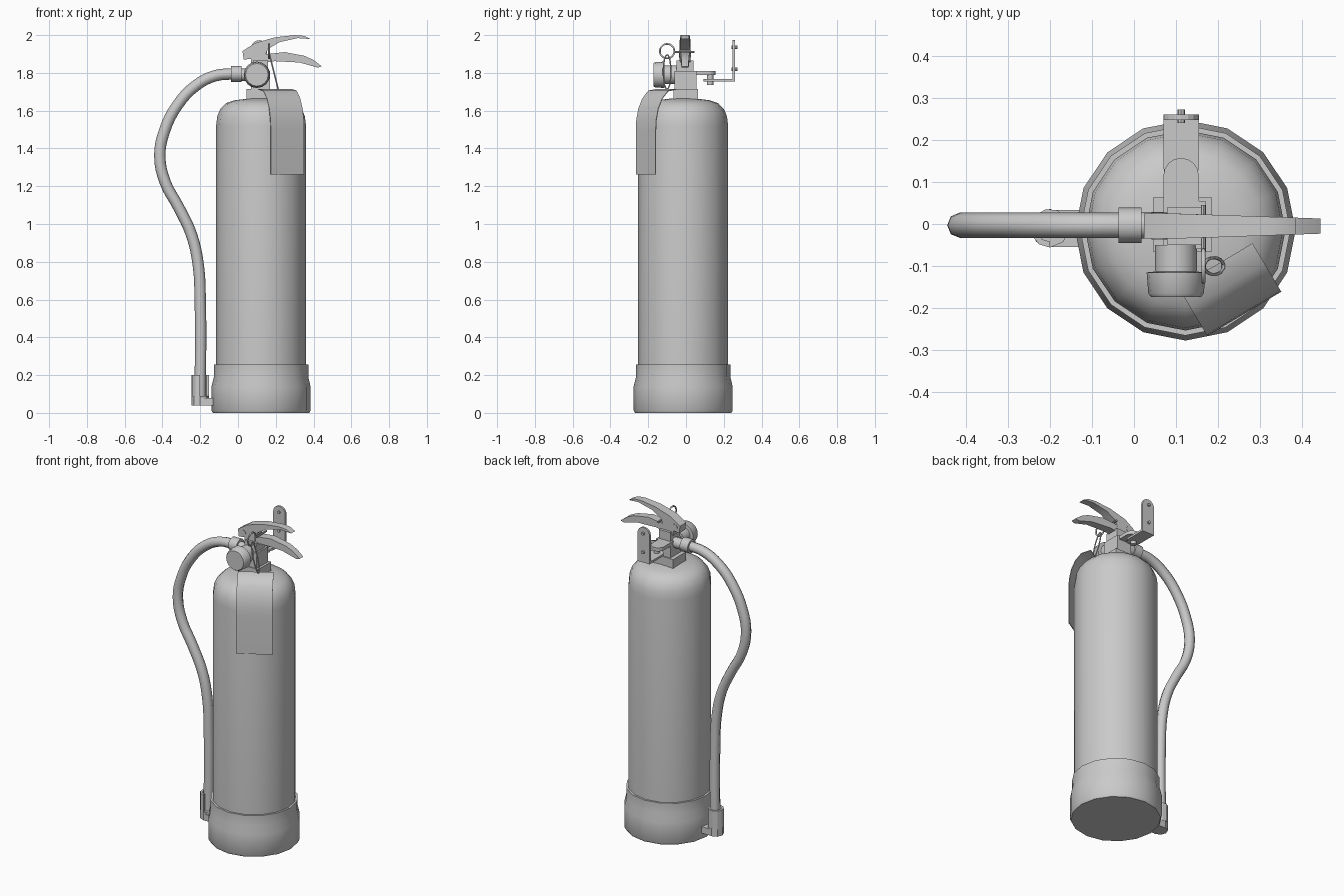
import bpy, bmesh
from math import sin, cos, pi, radians
from mathutils import Vector, Matrix

cube = bpy.data.objects.get("Cube")
if cube:
    bpy.data.objects.remove(cube, do_unlink=True)

GREY = (0.59, 0.59, 0.59, 1)
grey = bpy.data.materials.new("plain grey")
grey.use_nodes = True
grey.diffuse_color = GREY
grey.node_tree.nodes["Principled BSDF"].inputs["Base Color"].default_value = GREY

AXIS = {"x": Matrix.Rotation(pi / 2, 4, "Y"), "y": Matrix.Rotation(-pi / 2, 4, "X"), "z": Matrix()}


def finish(name, data, smooth=None):
    """Turn a bmesh or curve into a coloured object."""
    if isinstance(data, bmesh.types.BMesh):
        bmesh.ops.recalc_face_normals(data, faces=data.faces)
        mesh = bpy.data.meshes.new(name)
        data.to_mesh(mesh)
        data.free()
        data = mesh
    data.materials.append(grey)
    ob = bpy.data.objects.new(name, data)
    bpy.context.collection.objects.link(ob)
    if smooth:
        bpy.ops.object.select_all(action="DESELECT")
        ob.select_set(True)
        bpy.context.view_layer.objects.active = ob
        bpy.ops.object.shade_smooth_by_angle(angle=radians(smooth))
    return ob


def lathe(name, profile, centre, axis="z", sides=16):
    """Closed solid of revolution from (radius, height) pairs."""
    bm = bmesh.new()
    place = Matrix.Translation(centre) @ AXIS[axis]
    rings = [[bm.verts.new(place @ Vector((r * cos(a), r * sin(a), h)))
              for a in (2 * pi * i / sides for i in range(sides))] for r, h in profile]
    for low, high in zip(rings, rings[1:]):
        for i in range(sides):
            j = (i + 1) % sides
            bm.faces.new((low[i], low[j], high[j], high[i]))
    bm.faces.new(rings[0])
    bm.faces.new(rings[-1])
    return finish(name, bm, 35)


def rod(name, radius, start, length, axis, sides=12):
    return lathe(name, [(radius, 0), (radius, length)], start, axis, sides)


def box(name, low, high):
    low, high = Vector(low), Vector(high)
    bm = bmesh.new()
    bmesh.ops.create_cube(bm, size=1, matrix=Matrix.Translation((low + high) / 2)
                          @ Matrix.Diagonal((*(high - low), 1)))
    return finish(name, bm)


def prism(name, outline, place, depth, smooth=None):
    """Extrude a 2D outline along the direction that place gives for local z."""
    bm = bmesh.new()
    face = bm.faces.new([bm.verts.new((u, v, 0)) for u, v in outline])
    ext = bmesh.ops.extrude_face_region(bm, geom=[face])["geom"]
    bmesh.ops.translate(bm, verts=[g for g in ext if isinstance(g, bmesh.types.BMVert)],
                        vec=(0, 0, depth))
    bm.transform(place)
    return finish(name, bm, smooth)


def tube(name, points, radius, resolution=2, cyclic=False):
    """Round tube through smooth points."""
    curve = bpy.data.curves.new(name, "CURVE")
    curve.dimensions = "3D"
    curve.bevel_depth, curve.bevel_resolution = radius, resolution
    curve.resolution_u = 4
    curve.use_fill_caps = True
    spline = curve.splines.new("BEZIER")
    spline.bezier_points.add(len(points) - 1)
    for bp, p in zip(spline.bezier_points, points):
        bp.co = p
        bp.handle_left_type = bp.handle_right_type = "AUTO"
    spline.use_cyclic_u = cyclic
    return finish(name, curve)


def arc(radius, start, end, steps):
    return [(radius * cos(radians(start + (end - start) * i / steps)),
             radius * sin(radians(start + (end - start) * i / steps))) for i in range(steps + 1)]


# Tank and base skirt
TANK = (0.122, -0.015, 0)
lathe("tank", [(0.238, 0.1), (0.238, 1.52), (0.232, 1.57), (0.215, 1.61), (0.185, 1.64),
               (0.14, 1.655), (0.06, 1.665)], TANK)
lathe("base_skirt", [(0.255, 0), (0.262, 0.012), (0.262, 0.14), (0.25, 0.19), (0.25, 0.255),
                     (0.237, 0.255)], TANK)

# Valve
box("neck_collar", (0.045, -0.065, 1.655), (0.185, 0.063, 1.715))
box("valve_body", (0.07, -0.06, 1.71), (0.17, 0.055, 1.81))
box("valve_head", (0.08, -0.05, 1.81), (0.16, 0.04, 1.865))
rod("hose_outlet", 0.032, (0.01, -0.003, 1.79), 0.07, "x")
rod("hose_nut", 0.042, (-0.037, -0.003, 1.795), 0.055, "x")

# Pressure gauge
lathe("gauge", [(0.06, -0.173), (0.066, -0.165), (0.07, -0.115), (0.05, -0.113), (0.05, -0.05)],
      (0.1, 0, 1.79), "y")

# Hose
path = [(-0.03, 1.795), (-0.12, 1.785), (-0.22, 1.735), (-0.32, 1.63), (-0.39, 1.49),
        (-0.414, 1.36), (-0.385, 1.22), (-0.315, 1.09), (-0.245, 0.94), (-0.21, 0.78),
        (-0.2, 0.6), (-0.2, 0.09)]
hose = tube("hose", [(x, -0.003, z) for x, z in path], 0.03)

# Hose holder: slotted cup on a short foot
CUP = (-0.2, -0.01)
rod("holder_base", 0.046, (*CUP, 0.04), 0.05, "z", 8)
prism("holder_wall", arc(0.046, 0, 270, 8) + arc(0.032, 270, 0, 8),
      Matrix.Translation((*CUP, 0.085)), 0.115)
box("holder_foot", (-0.2, -0.055, 0.04), (-0.1, 0.033, 0.08))

# Levers: side outlines in x and z, narrowed towards the tips
UPRIGHT = Matrix.Rotation(pi / 2, 4, "X")
levers = {
    "upper_lever": [(0.024, 1.915), (0.03, 1.87), (0.14, 1.883), (0.157, 1.925), (0.22, 1.963),
                    (0.316, 1.984), (0.385, 1.979), (0.35, 1.996), (0.3, 2.0), (0.194, 1.988),
                    (0.088, 1.957)],
    "lower_lever": [(0.07, 1.846), (0.194, 1.862), (0.326, 1.855), (0.422, 1.828), (0.443, 1.835),
                    (0.4, 1.868), (0.353, 1.89), (0.247, 1.91), (0.157, 1.9), (0.07, 1.89)],
}
for name, outline in levers.items():
    lever = prism(name, outline, Matrix.Translation((0, 0.025, 0)) @ UPRIGHT, 0.06, 30)
    for v in lever.data.vertices:
        taper = 1 - 0.35 * max(0, v.co.x - 0.1) / 0.3
        v.co.y = -0.005 + (v.co.y + 0.005) * taper
rod("lever_pivot", 0.018, (0.06, -0.037, 1.9), 0.064, "y")

# Safety pin, pull ring and seal loop
rod("safety_pin", 0.006, (0.165, -0.065, 1.91), 0.11, "y", 8)
tube("pull_ring", [(0.165, -0.1 + u, 1.915 + v) for u, v in arc(0.038, 0, 315, 7)], 0.005, 1, True)
tube("seal_loop", [(0.19 - 0.25 * v, -0.1 + 0.22 * u, 1.805 + v) for u, v in arc(0.09, 0, 330, 11)],
     0.004, 1, True)

# Wall bracket: rounded tab, pin, arm and rounded upright plate
MID, HALF = 0.112, 0.042


def tab(length):
    return [(-HALF, 0), (HALF, 0)] + [(u, v + length - HALF) for u, v in arc(HALF, 0, 180, 8)]


prism("hanger_tab", tab(0.117), Matrix.Translation((MID, 0.04, 1.788)), 0.022)
rod("hanger_pin", 0.017, (MID, 0.128, 1.735), 0.06, "z")
prism("bracket_arm", tab(0.165), Matrix.Translation((MID, 0.257, 1.754)) @ Matrix.Rotation(pi, 4, "Z"),
      0.013)
prism("bracket_plate", tab(0.219), Matrix.Translation((MID, 0.26, 1.754)) @ UPRIGHT, 0.013)
for z in (1.82, 1.936):
    rod("bracket_screw", 0.009, (MID, 0.24, z), 0.032, "y", 8)

# Hanging label: thin sheet bent over the shoulder, turned to the front left
WIDTH = 0.205
sheet = [(-0.13, 1.712), (-0.075, 1.702), (-0.04, 1.665), (-0.015, 1.61), (-0.003, 1.55),
         (0, 1.5), (0, 1.263)]
outline = sheet + [(s + 0.004, z) for s, z in reversed(sheet)]
outline[len(sheet) * 2 - 1] = (-0.13, 1.716)
outline[len(sheet) * 2 - 2] = (-0.073, 1.706)
turn = Matrix.Rotation(radians(-59.2), 4, "Z")
prism("label", outline, Matrix.Translation((0.26, -0.21, 0)) @ turn
      @ Matrix.Translation((0, WIDTH / 2, 0)) @ UPRIGHT, WIDTH, 40)
